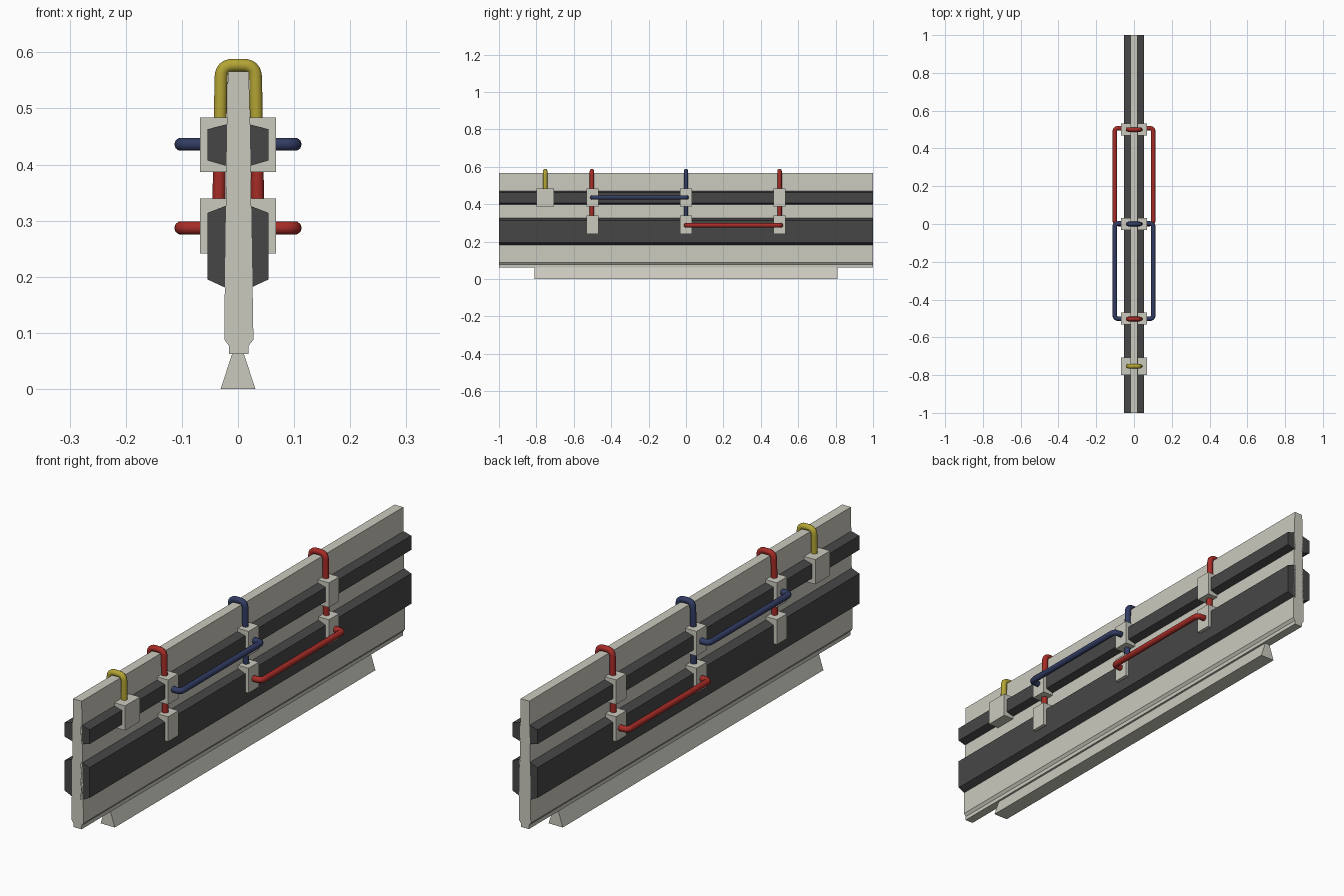
import bpy, bmesh, math
from mathutils import Vector

if "Cube" in bpy.data.objects:
    bpy.data.objects.remove(bpy.data.objects["Cube"])


def material(name, rgb):
    m = bpy.data.materials.new(name)
    m.diffuse_color = (*rgb, 1)
    m.use_nodes = True
    m.node_tree.nodes["Principled BSDF"].inputs["Base Color"].default_value = m.diffuse_color
    return m


GREY = material("pale grey", (0.60, 0.59, 0.52))
DARK = material("charcoal", (0.062, 0.062, 0.062))
RED = material("red", (0.38, 0.025, 0.02))
BLUE = material("navy blue", (0.032, 0.045, 0.125))
YELLOW = material("mustard yellow", (0.45, 0.37, 0.035))


def extrude(name, profile, y0, y1, mat):
    """Extrude a closed (x, z) profile along y."""
    bm = bmesh.new()
    a = [bm.verts.new((x, y0, z)) for x, z in profile]
    b = [bm.verts.new((x, y1, z)) for x, z in profile]
    n = len(profile)
    bm.faces.new(a)
    bm.faces.new(b[::-1])
    for i in range(n):
        j = (i + 1) % n
        bm.faces.new((a[i], b[i], b[j], a[j]))
    bmesh.ops.recalc_face_normals(bm, faces=bm.faces)
    me = bpy.data.meshes.new(name)
    bm.to_mesh(me)
    bm.free()
    me.materials.append(mat)
    ob = bpy.data.objects.new(name, me)
    bpy.context.collection.objects.link(ob)
    return ob


def rounded(points, r, steps=6):
    """Round the inner corners of a path with quadratic arcs."""
    p = [Vector(q) for q in points]
    out = [p[0]]
    for a, c, b in zip(p, p[1:], p[2:]):
        s = c + (a - c).normalized() * r
        e = c + (b - c).normalized() * r
        for i in range(steps + 1):
            t = i / steps
            out.append(s * (1 - t) ** 2 + c * 2 * t * (1 - t) + e * t * t)
    return out + [p[-1]]


def tube(name, points, corner, mat, radius=0.012):
    """Round tube along a path, converted to a smooth mesh."""
    path = rounded(points, corner)
    cu = bpy.data.curves.new(name, 'CURVE')
    cu.dimensions = '3D'
    cu.bevel_depth = radius
    cu.bevel_resolution = 3
    cu.use_fill_caps = True
    sp = cu.splines.new('POLY')
    sp.points.add(len(path) - 1)
    for pt, co in zip(sp.points, path):
        pt.co = (*co, 1)
    cu.materials.append(mat)
    ob = bpy.data.objects.new(name, cu)
    bpy.context.collection.objects.link(ob)
    bpy.ops.object.select_all(action='DESELECT')
    ob.select_set(True)
    bpy.context.view_layer.objects.active = ob
    bpy.ops.object.convert(target='MESH')
    bpy.ops.object.shade_smooth_by_angle(angle=math.radians(50))


# Tapered centre panel and the foot it stands on
extrude("panel", [(-0.018, 0.566), (0.0195, 0.566), (0.026, 0.18), (0.0275, 0.088),
                  (0.019, 0.077), (0.019, 0.062), (-0.016, 0.062), (-0.016, 0.077),
                  (-0.0245, 0.088), (-0.0235, 0.18)], -1, 1, GREY)
extrude("foot", [(-0.031, 0), (0.031, 0), (0.010, 0.064), (-0.010, 0.064)],
        -0.81, 0.81, GREY)

for side, s in (("left", -1), ("right", 1)):
    # Dark bevelled rails along both faces
    for name, z in (("upper_rail", (0.396, 0.407, 0.463, 0.473)),
                    ("lower_rail", (0.177, 0.195, 0.314, 0.329))):
        extrude(f"{name}_{side}", [(s * 0.015, z[0]), (s * 0.054, z[1]),
                                   (s * 0.054, z[2]), (s * 0.015, z[3])], -1, 1, DARK)

    # Brackets clamped over the rails
    def bracket(name, y, half, z0, z1):
        extrude(f"{name}_{side}", [(s * 0.016, z0), (s * 0.068, z0),
                                   (s * 0.068, z1), (s * 0.016, z1)],
                y - half, y + half, GREY)

    bracket("end_bracket", -0.753, 0.046, 0.387, 0.484)
    for i, y in enumerate((-0.5, 0.0, 0.5)):
        bracket(f"upper_bracket_{i}", y, 0.032, 0.387, 0.484)
        bracket(f"lower_bracket_{i}", y, 0.032, 0.241, 0.339)

    # Horizontal handles between neighbouring brackets
    for name, y0, y1, z, mat in (("blue_handle", -0.501, 0.003, 0.436, BLUE),
                                 ("red_handle", 0.0, 0.507, 0.287, RED)):
        tube(f"{name}_{side}", [(s * 0.06, y0, z), (s * 0.1015, y0, z),
                                (s * 0.1015, y1, z), (s * 0.06, y1, z)], 0.018, mat)

# Hoops passing over the top edge of the panel
for name, y, bottom, mat in (("yellow_hoop", -0.753, 0.44, YELLOW),
                             ("front_red_hoop", -0.503, 0.30, RED),
                             ("blue_hoop", 0.0, 0.30, BLUE),
                             ("back_red_hoop", 0.5, 0.30, RED)):
    w = 0.030 + (0.577 - bottom) * 0.017
    tube(name, [(-w, y, bottom), (-0.030, y, 0.577),
                (0.031, y, 0.577), (w + 0.001, y, bottom)], 0.022, mat)
